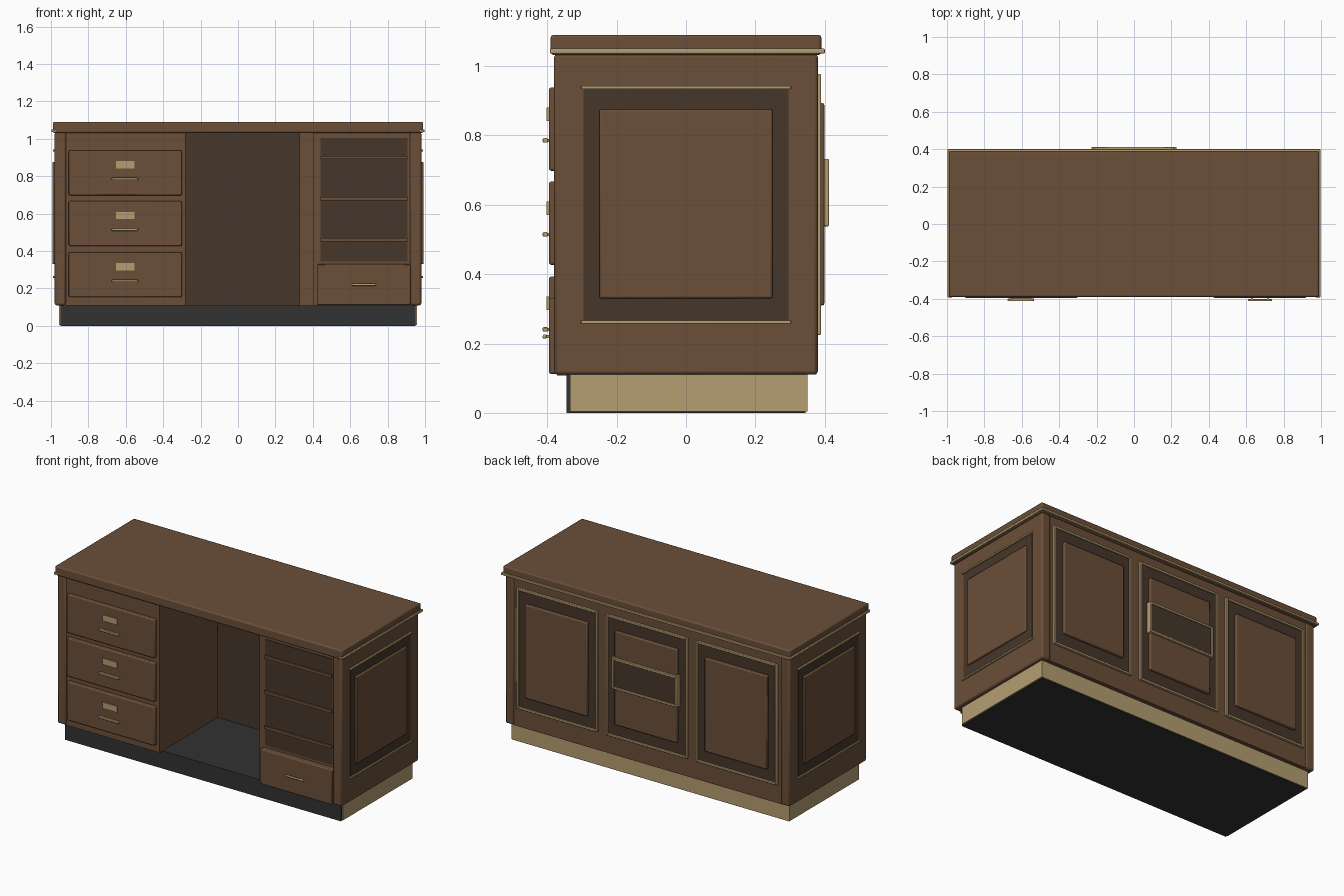
import bpy

if "Cube" in bpy.data.objects:
    bpy.data.objects.remove(bpy.data.objects["Cube"])

def mat(name, rgb):
    m = bpy.data.materials.new(name)
    m.diffuse_color = (*rgb, 1)
    m.use_nodes = True
    m.node_tree.nodes["Principled BSDF"].inputs["Base Color"].default_value = m.diffuse_color
    return m

WOOD = mat("wood", (0.145, 0.077, 0.040))
DARK = mat("dark_wood", (0.062, 0.037, 0.023))
BRASS = mat("brass", (0.46, 0.34, 0.165))
BLACK = mat("charcoal", (0.032, 0.032, 0.032))

def box(name, x, y, z, m, bevel=0.0):
    """Box from (min, max) ranges, with optional rounded edges."""
    bpy.ops.mesh.primitive_cube_add(size=1, location=[(a + b) / 2 for a, b in (x, y, z)])
    o = bpy.context.object
    o.name = name
    o.scale = [b - a for a, b in (x, y, z)]
    bpy.ops.object.transform_apply(location=False, rotation=False, scale=True)
    o.data.materials.append(m)
    if bevel:
        b = o.modifiers.new("bevel", 'BEVEL')
        b.width, b.segments = bevel, 2
        bpy.ops.object.shade_smooth_by_angle()
    return o

def sided(s, a, b):
    """Mirror an x range to side s."""
    return (a, b) if s > 0 else (-b, -a)

def back_frame(name, cx, w, z, y, t):
    """Rectangular brass moulding on the back."""
    x0, x1 = cx - w / 2, cx + w / 2
    for n, xr in (("left", (x0, x0 + t)), ("right", (x1 - t, x1))):
        box(f"{name}_{n}", xr, y, z, BRASS, 0.003)
    for n, zr in (("bottom", (z[0], z[0] + t)), ("top", (z[1] - t, z[1]))):
        box(f"{name}_{n}", (x0 + t, x1 - t), y, zr, BRASS, 0.003)

# Plinth with brass kick plates
box("plinth", (-0.95, 0.95), (-0.345, 0.345), (0, 0.11), BLACK)
box("kick_plate_back", (-0.958, 0.958), (0.34, 0.35), (0.004, 0.112), BRASS)

# Desk top and brass edge strip
box("desk_top", (-0.99, 0.99), (-0.39, 0.39), (1.032, 1.09), WOOD, 0.008)
box("edge_strip_back", (-0.995, 0.995), (0.38, 0.40), (1.036, 1.05), BRASS, 0.003)

# Side panels, mirrored
for s, n in ((-1, "left"), (1, "right")):
    box(f"kick_plate_{n}", sided(s, 0.945, 0.958), (-0.335, 0.34), (0.004, 0.112), BRASS)
    box(f"edge_strip_{n}", sided(s, 0.97, 0.997), (-0.392, 0.40), (1.036, 1.05), BRASS, 0.003)
    box(f"side_panel_{n}", sided(s, 0.92, 0.98), (-0.38, 0.38), (0.11, 1.035), WOOD, 0.01)
    box(f"side_inset_{n}", sided(s, 0.97, 0.982), (-0.295, 0.295), (0.262, 0.938), DARK)
    box(f"side_raised_panel_{n}", sided(s, 0.97, 0.993), (-0.25, 0.25), (0.33, 0.875), WOOD, 0.006)
    for k, z in (("lower", 0.262), ("upper", 0.938)):
        box(f"side_strip_{k}_{n}", sided(s, 0.97, 0.99), (-0.303, 0.303), (z - 0.005, z + 0.005), BRASS, 0.002)

# Carcass: back block, two pedestals and kneehole lining
box("back_body", (-0.925, 0.925), (0.21, 0.375), (0.11, 1.035), WOOD)
box("kneehole_back", (-0.28, 0.40), (0.20, 0.212), (0.11, 1.035), DARK)
box("left_pedestal", (-0.925, -0.28), (-0.372, 0.215), (0.108, 1.035), WOOD)
box("right_pedestal", (0.40, 0.925), (-0.36, 0.215), (0.108, 1.035), WOOD)
box("kneehole_pillar", (0.33, 0.405), (-0.15, 0.205), (0.11, 1.035), WOOD)

# Left drawers with label holders and pulls
for i, z in enumerate((0.273, 0.547, 0.818)):
    box(f"drawer_{i}", (-0.905, -0.30), (-0.395, -0.365), (z - 0.12, z + 0.12), WOOD, 0.006)
    box(f"label_holder_{i}", (-0.652, -0.553), (-0.402, -0.39), (z + 0.024, z + 0.062), BRASS)
    box(f"drawer_pull_{i}", (-0.675, -0.535), (-0.413, -0.398), (z - 0.039, z - 0.026), BRASS, 0.003)
    for k, x in enumerate((-0.655, -0.555)):
        box(f"pull_post_{i}_{k}", (x - 0.005, x + 0.005), (-0.404, -0.39), (z - 0.037, z - 0.028), BRASS)

# Right pedestal: slatted front over a drawer
box("shelf_backing", (0.44, 0.905), (-0.364, -0.35), (0.345, 1.005), DARK)
for i, z in enumerate((0.46, 0.68, 0.90)):
    box(f"shelf_{i}", (0.44, 0.905), (-0.374, -0.355), (z - 0.009, z + 0.009), WOOD)
box("lower_drawer", (0.425, 0.922), (-0.395, -0.35), (0.112, 0.33), WOOD, 0.006)
box("lower_drawer_pull", (0.61, 0.738), (-0.413, -0.402), (0.214, 0.226), BRASS, 0.004)
for k, x in enumerate((0.63, 0.718)):
    box(f"lower_pull_post_{k}", (x - 0.004, x + 0.004), (-0.405, -0.39), (0.216, 0.224), BRASS)

# Back: three framed panels
for n, cx in (("left", -0.62), ("centre", 0), ("right", 0.62)):
    box(f"back_inset_{n}", (cx - 0.27, cx + 0.27), (0.37, 0.381), (0.235, 0.967), DARK)
    back_frame(f"back_frame_{n}", cx, 0.56, (0.225, 0.977), (0.37, 0.389), 0.014)
    box(f"back_raised_panel_{n}", (cx - 0.215, cx + 0.215), (0.37, 0.399), (0.31, 0.893), WOOD, 0.006)

# Framed plaque in the centre of the back
box("plaque", (-0.22, 0.22), (0.38, 0.406), (0.545, 0.725), DARK)
back_frame("plaque_frame", 0, 0.455, (0.538, 0.732), (0.38, 0.412), 0.014)
